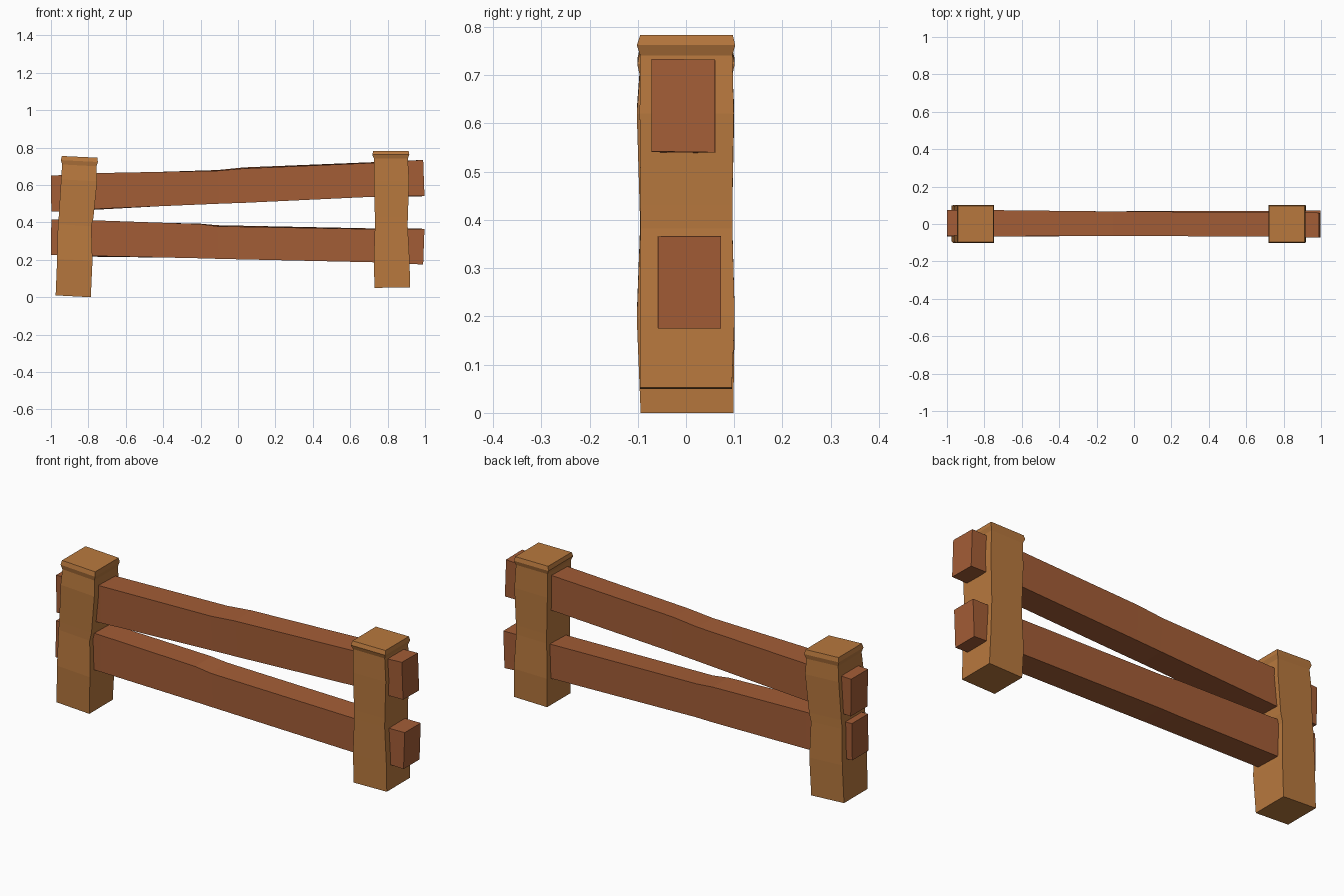
import bpy, bmesh


def material(name, color):
    m = bpy.data.materials.new(name)
    m.diffuse_color = (*color, 1)
    return m


def loft(name, rings, mat):
    """Skin a list of four-cornered rings into a closed, flat-shaded bar."""
    bm = bmesh.new()
    loops = [[bm.verts.new(p) for p in ring] for ring in rings]
    for a, b in zip(loops, loops[1:]):
        for i in range(4):
            j = (i + 1) % 4
            bm.faces.new((a[i], a[j], b[j], b[i]))
    bm.faces.new(loops[0][::-1])
    bm.faces.new(loops[-1])
    bmesh.ops.recalc_face_normals(bm, faces=bm.faces)
    mesh = bpy.data.meshes.new(name)
    bm.to_mesh(mesh)
    bm.free()
    mesh.materials.append(mat)
    ob = bpy.data.objects.new(name, mesh)
    bpy.context.collection.objects.link(ob)
    return ob


def post(name, sections, mat):
    # section: x left, x right, y front, y back, z left, z right
    loft(name, [[(x0, y0, z0), (x1, y0, z1), (x1, y1, z1), (x0, y1, z0)]
                for x0, x1, y0, y1, z0, z1 in sections], mat)


def rail(name, sections, mat):
    # section: x bottom, x top, y front, y back, z bottom, z top, back-edge lift
    loft(name, [[(xb, y0, zb), (xb, y1, zb + d), (xt, y1, zt + d), (xt, y0, zt)]
                for xb, xt, y0, y1, zb, zt, d in sections], mat)


post_wood = material("post_wood", (0.48, 0.19, 0.048))
rail_wood = material("rail_wood", (0.366, 0.109, 0.037))

# Leaning left post with flared cap
post("left_post", [
    (-0.975, -0.787, -0.094, 0.098, 0.010, 0.000),
    (-0.967, -0.778, -0.102, 0.101, 0.205, 0.195),
    (-0.963, -0.784, -0.095, 0.096, 0.390, 0.380),
    (-0.958, -0.773, -0.096, 0.096, 0.435, 0.425),
    (-0.946, -0.753, -0.102, 0.100, 0.630, 0.620),
    (-0.940, -0.757, -0.096, 0.096, 0.710, 0.700),
    (-0.947, -0.749, -0.101, 0.101, 0.733, 0.723),
    (-0.942, -0.752, -0.096, 0.096, 0.755, 0.746),
], post_wood)

# Right post, set a little higher
post("right_post", [
    (0.730, 0.920, -0.095, 0.095, 0.050, 0.053),
    (0.726, 0.917, -0.095, 0.101, 0.200, 0.202),
    (0.732, 0.907, -0.094, 0.096, 0.380, 0.382),
    (0.732, 0.908, -0.094, 0.096, 0.428, 0.430),
    (0.726, 0.915, -0.096, 0.099, 0.620, 0.621),
    (0.727, 0.908, -0.095, 0.096, 0.741, 0.741),
    (0.718, 0.916, -0.102, 0.102, 0.762, 0.762),
    (0.723, 0.912, -0.095, 0.097, 0.783, 0.783),
], post_wood)

# Upper rail, rising to the right
rail("upper_rail", [
    (-0.998, -1.000, -0.062, 0.076, 0.457, 0.650, 0.000),
    (-0.740, -0.740, -0.066, 0.074, 0.473, 0.664, -0.004),
    (-0.100, -0.110, -0.064, 0.067, 0.500, 0.676, 0.004),
    (0.040, 0.030, -0.064, 0.066, 0.505, 0.688, 0.006),
    (0.720, 0.720, -0.068, 0.064, 0.537, 0.718, 0.004),
    (0.997, 0.990, -0.072, 0.060, 0.542, 0.734, -0.002),
], rail_wood)

# Lower rail, falling to the right
rail("lower_rail", [
    (-1.000, -0.998, -0.066, 0.066, 0.226, 0.416, 0.000),
    (-0.740, -0.740, -0.068, 0.068, 0.220, 0.410, -0.004),
    (-0.200, -0.200, -0.064, 0.068, 0.208, 0.391, 0.002),
    (-0.100, -0.110, -0.063, 0.068, 0.205, 0.379, 0.006),
    (0.720, 0.720, -0.062, 0.070, 0.187, 0.364, 0.004),
    (0.990, 0.997, -0.058, 0.073, 0.175, 0.366, 0.000),
], rail_wood)
